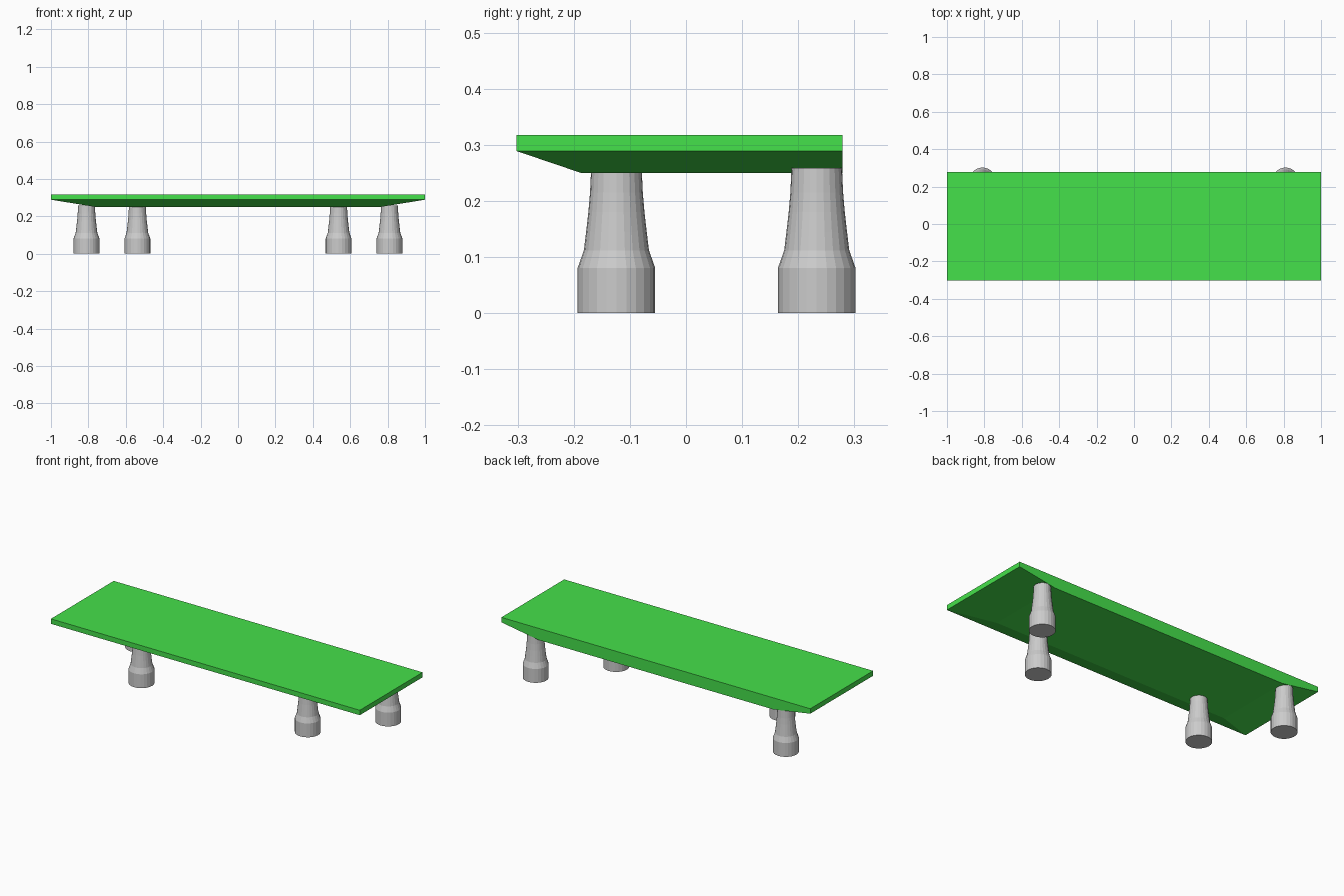
import bpy, bmesh
from math import sin, cos, tau

if "Cube" in bpy.data.objects:
    bpy.data.objects.remove(bpy.data.objects["Cube"])

green = bpy.data.materials.new("green")
green.diffuse_color = (0.06, 0.75, 0.07, 1)
green.use_nodes = True
green.node_tree.nodes["Principled BSDF"].inputs["Base Color"].default_value = green.diffuse_color


def make_object(name, bm, material=None):
    bmesh.ops.recalc_face_normals(bm, faces=bm.faces)
    mesh = bpy.data.meshes.new(name)
    bm.to_mesh(mesh)
    bm.free()
    if material:
        mesh.materials.append(material)
    obj = bpy.data.objects.new(name, mesh)
    bpy.context.collection.objects.link(obj)
    return obj


def loft(bm, rings):
    """Skin stacked rings of points and cap both ends."""
    rings = [[bm.verts.new(p) for p in ring] for ring in rings]
    for a, b in zip(rings, rings[1:]):
        for i in range(len(a)):
            j = (i + 1) % len(a)
            bm.faces.new((a[i], a[j], b[j], b[i]))
    bm.faces.new(rings[0][::-1])
    bm.faces.new(rings[-1])


def rect(half_x, front, back, z):
    return [(-half_x, front, z), (half_x, front, z), (half_x, back, z), (-half_x, back, z)]


# Slab: underside bevelled at the front and both ends, flush at the back
bm = bmesh.new()
loft(bm, [rect(0.76, -0.187, 0.279, 0.25),
          rect(1.0, -0.302, 0.279, 0.289),
          rect(1.0, -0.302, 0.279, 0.318)])
make_object("shelf_slab", bm, green)

# Legs: straight foot, flared shoulder, tapering neck
PROFILE = [(0.069, 0), (0.069, 0.081), (0.058, 0.112), (0.054, 0.145),
           (0.050, 0.18), (0.047, 0.215), (0.045, 0.259)]
SIDES = 24


def leg(name, x, y):
    bm = bmesh.new()
    loft(bm, [[(x + r * cos(tau * i / SIDES), y + r * sin(tau * i / SIDES), z)
               for i in range(SIDES)] for r, z in PROFILE])
    make_object(name, bm)


for side, s in (("left", -1), ("right", 1)):
    leg(f"front_leg_{side}", s * 0.538, -0.124)
    leg(f"back_leg_{side}", s * 0.81, 0.233)
